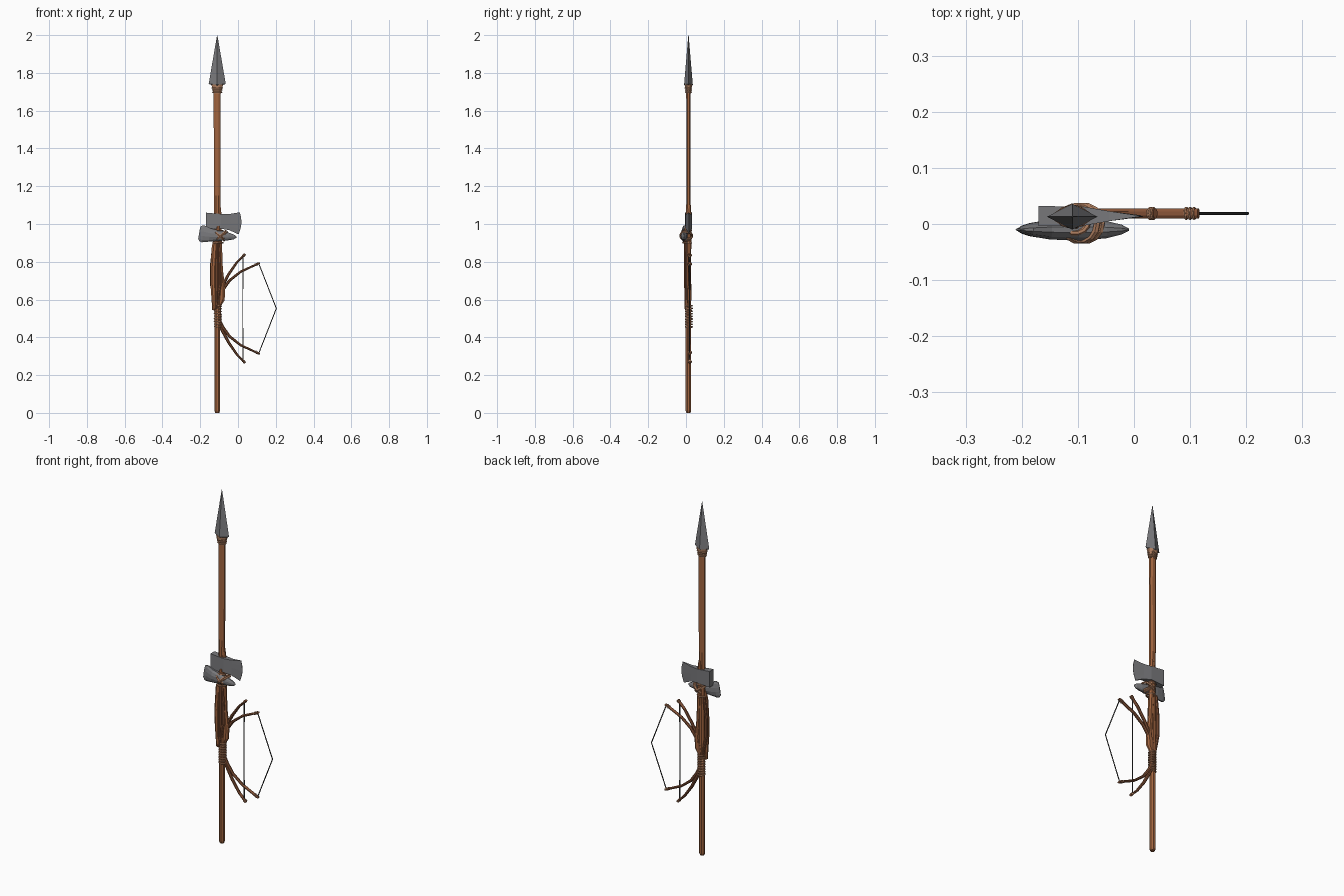
import bpy, bmesh, math
from mathutils import Vector

if "Cube" in bpy.data.objects:
    bpy.data.objects.remove(bpy.data.objects["Cube"])


def material(name, rgb):
    m = bpy.data.materials.new(name)
    m.diffuse_color = (*rgb, 1)
    m.use_nodes = True
    m.node_tree.nodes["Principled BSDF"].inputs["Base Color"].default_value = m.diffuse_color
    return m


WOOD = material("wood", (0.36, 0.13, 0.05))
DARK_WOOD = material("dark_wood", (0.25, 0.09, 0.04))
CORD = material("cord", (0.45, 0.22, 0.12))
STRING = material("string", (0.06, 0.06, 0.06))
STEEL = material("steel", (0.19, 0.19, 0.2))


def loft(name, rings, mat, smooth=False):
    """Skin a list of equal-length rings and cap both ends."""
    bm = bmesh.new()
    vs = [[bm.verts.new(p) for p in r] for r in rings]
    n = len(rings[0])
    for a, b in zip(vs, vs[1:]):
        for i in range(n):
            j = (i + 1) % n
            bm.faces.new((a[i], a[j], b[j], b[i]))
    bm.faces.new(vs[0])
    bm.faces.new(vs[-1])
    bmesh.ops.recalc_face_normals(bm, faces=bm.faces)
    me = bpy.data.meshes.new(name)
    bm.to_mesh(me)
    bm.free()
    ob = bpy.data.objects.new(name, me)
    bpy.context.collection.objects.link(ob)
    me.materials.append(mat)
    if smooth:
        for p in me.polygons:
            p.use_smooth = True
    return ob


def tube(name, y, pts, mat, sides=8, smooth=False):
    """Tube in the XZ plane at depth y; pts = (x, z, in-plane radius, y radius)."""
    P = [Vector((p[0], y, p[1])) for p in pts]
    Y = Vector((0, 1, 0))
    rings = []
    for i, p in enumerate(P):
        t = (P[min(i + 1, len(P) - 1)] - P[max(i - 1, 0)]).normalized()
        side = t.cross(Y)
        rings.append([p + side * pts[i][2] * math.cos(a) + Y * pts[i][3] * math.sin(a)
                      for a in [2 * math.pi * (k + 0.5) / sides for k in range(sides)]])
    return loft(name, rings, mat, smooth)


def wrap(name, loc, rx, ry, thick=0.004, rot=(0, 0, 0)):
    """One turn of cord, an oval torus."""
    bpy.ops.mesh.primitive_torus_add(location=loc, rotation=rot, major_segments=14,
                                     minor_segments=6, major_radius=1, minor_radius=thick)
    ob = bpy.context.object
    ob.name = name
    for v in ob.data.vertices:
        d = Vector((v.co.x, v.co.y)).normalized()
        off = Vector((v.co.x, v.co.y)) - d
        v.co.x = d.x * rx + off.x
        v.co.y = d.y * ry + off.y
    ob.data.materials.append(CORD)


SX, SY = -0.11, 0.013

# Spear: shaft, diamond head and collar
tube("spear_shaft", SY, [(SX, 0, 0.012, 0.012), (SX, 0.012, 0.016, 0.016), (SX, 0.5, 0.016, 0.016),
                         (SX, 1.0, 0.018, 0.014), (SX, 1.15, 0.019, 0.012),
                         (SX, 1.55, 0.02, 0.012), (SX, 1.73, 0.02, 0.013)], WOOD)
head = []
for z, rx, ry in [(1.732, 0.022, 0.015), (1.742, 0.045, 0.023), (1.999, 0.001, 0.001)]:
    head.append([(SX + rx, SY, z), (SX, SY + ry, z - ry * 0.2),
                 (SX - rx, SY, z), (SX, SY - ry, z - ry * 0.2)])
loft("spear_head", head, STEEL)
tube("spear_collar", SY, [(SX, 1.69, 0.022, 0.014), (SX, 1.715, 0.027, 0.018),
                          (SX, 1.738, 0.034, 0.02)], CORD)
for k in range(3):
    wrap("spear_binding", (SX, SY, 1.698 + k * 0.011), 0.023 + k * 0.002, 0.015 + k * 0.001)

# Steel axe: handle and flared blade with curved edge
tube("axe_handle", 0.016, [(-0.1, 0.57, 0.012, 0.011), (-0.088, 0.6, 0.019, 0.013),
                           (-0.085, 0.66, 0.018, 0.013), (-0.093, 0.76, 0.014, 0.012),
                           (-0.1, 0.9, 0.016, 0.013), (-0.103, 1.06, 0.016, 0.013),
                           (-0.102, 1.1, 0.01, 0.011)], WOOD)
rings = []
for x, z0, z1, hy, bulge in [(-0.17, 0.97, 1.06, 0.018, 0), (-0.09, 0.975, 1.053, 0.017, 0),
                             (-0.045, 0.967, 1.053, 0.009, 0), (0.003, 0.945, 1.062, 0.0008, 0.012)]:
    col = [(x + bulge * math.sin(math.pi * t / 4) + (0.007 * t / 4 if bulge else 0),
            z0 + (z1 - z0) * t / 4) for t in range(5)]
    rings.append([(a, 0.014 - hy, b) for a, b in col] +
                 [(a, 0.014 + hy, b) for a, b in reversed(col)])
loft("axe_blade", rings, STEEL)

# Stone axe: lens-shaped head, handle, crossed lashings
tube("stone_axe_head", -0.01, [(-0.206, 0.95, 0.03, 0.002), (-0.2, 0.949, 0.042, 0.007),
                               (-0.185, 0.948, 0.047, 0.012), (-0.15, 0.942, 0.037, 0.018),
                               (-0.1, 0.938, 0.029, 0.0205), (-0.05, 0.934, 0.021, 0.016),
                               (-0.022, 0.931, 0.013, 0.009), (-0.009, 0.931, 0.004, 0.002)],
     STEEL, 12)
tube("stone_axe_handle", 0.004, [(-0.128, 0.545, 0.01, 0.01), (-0.126, 0.57, 0.013, 0.012),
                                 (-0.13, 0.68, 0.017, 0.013), (-0.131, 0.76, 0.017, 0.013),
                                 (-0.123, 0.88, 0.017, 0.013), (-0.108, 0.96, 0.015, 0.014),
                                 (-0.103, 0.99, 0.01, 0.01)], WOOD)
for k, tilt in enumerate((0.75, 0.55, -0.75, -0.55)):
    wrap("lashing", (-0.1 + 0.004 * k, 0.001, 0.938), 0.036, 0.031, 0.006, (0, tilt, 0))
for z in (0.9, 0.965):
    wrap("lashing", (-0.105, 0.006, z), 0.024, 0.022, 0.005)

# Extra sticks filling the bundle of grips
for x, y, top in [(-0.14, 0.02, 0.9), (-0.112, -0.002, 0.92), (-0.095, 0.004, 0.9)]:
    tube("bundle_stick", y, [(-0.116, 0.55, 0.007, 0.007), (x, 0.68, 0.009, 0.008),
                             (x, 0.78, 0.009, 0.008), (x * 0.6 - 0.044, top, 0.008, 0.008)], DARK_WOOD)

# Two bows: limbs mirrored about the grip, nock bindings and strings
MID, BY = 0.553, 0.019
limb_rest = [(-0.107, 0.03), (-0.1, 0.075), (-0.083, 0.117), (-0.05, 0.18), (-0.005, 0.245), (0.038, 0.288)]
limb_drawn = [(-0.1, 0.03), (-0.096, 0.07), (-0.08, 0.1), (-0.045, 0.148), (0.015, 0.195), (0.115, 0.241)]
for name, limb, pull in (("rest_bow", limb_rest, 0.025), ("drawn_bow", limb_drawn, 0.203)):
    half = [(x, dz, 0.012 - 0.0013 * i, 0.0095) for i, (x, dz) in enumerate(limb)]
    pts = [(x, MID - dz, a, b) for x, dz, a, b in reversed(half)]
    pts += [(x, MID + dz, a, b) for x, dz, a, b in half]
    tube(name + "_limbs", BY, pts, DARK_WOOD)
    (x0, d0), (x1, d1) = limb[-2:]
    ang = math.atan2(x1 - x0, d1 - d0)
    for s in (1, -1):
        for k in range(3):
            f = 0.78 + 0.07 * k
            wrap(name + "_nock", (x0 + (x1 - x0) * f, BY, MID + s * (d0 + (d1 - d0) * f)),
                 0.0055, 0.0095, 0.0025, (0, s * ang, 0))
        tip_x = x1 - 0.012 if pull < 0.1 else x1 - 0.004
        tube(name + "_string", BY, [(tip_x, MID + s * (d1 - 0.006), 0.0028, 0.0028),
                                    (pull, MID, 0.0028, 0.0028)], STRING, 6)

# Grip binding around the spear and bows
for k in range(9):
    wrap("grip_binding", (-0.107, 0.015, 0.455 + k * 0.014), 0.018, 0.018, 0.004, (0, 0.1, 0))
